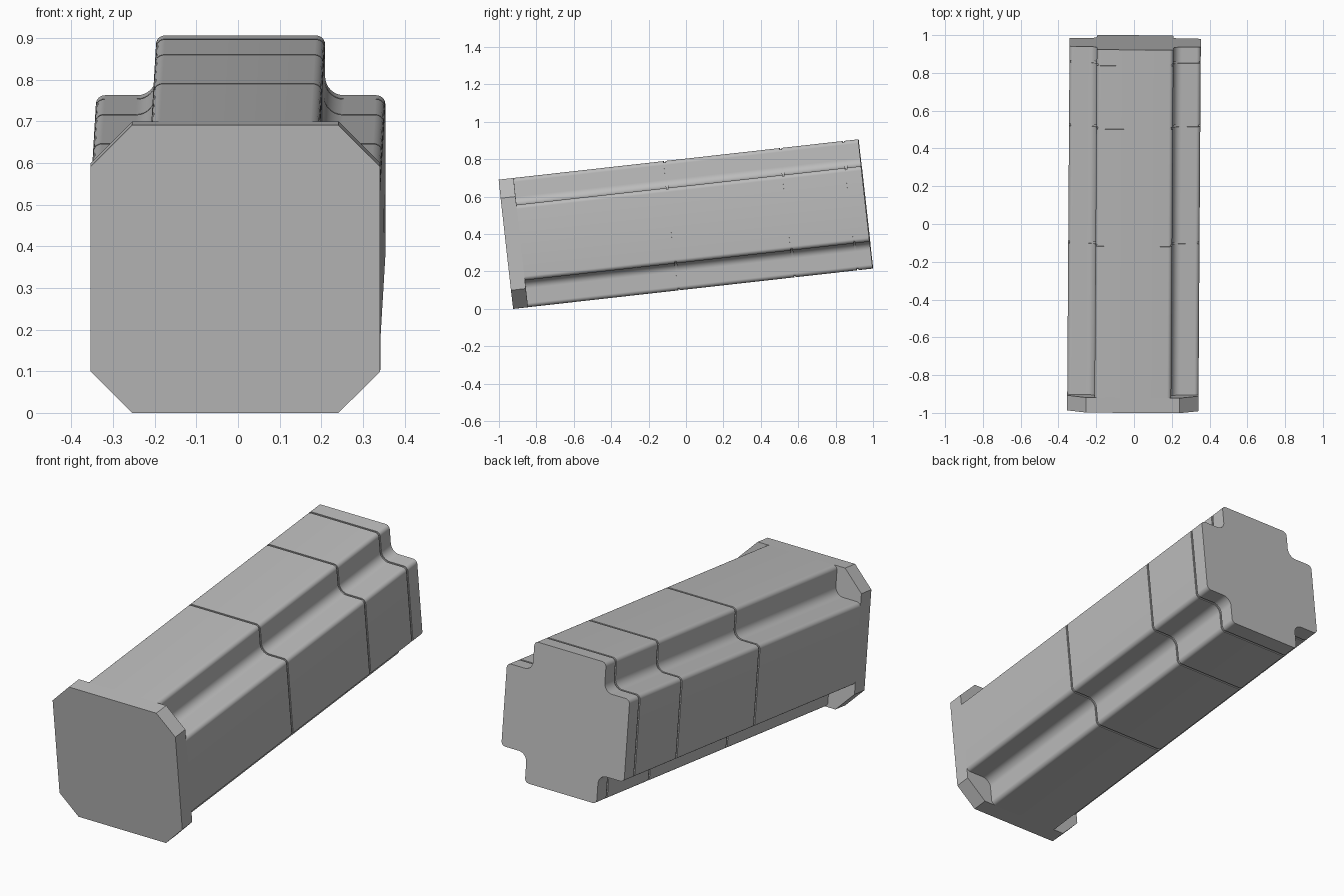
import bpy, bmesh, math
from mathutils import Matrix, Vector

cube = bpy.data.objects.get("Cube")
if cube:
    bpy.data.objects.remove(cube)

HALF = 0.3475      # half of the square cross-section
LENGTH = 1.934
FLANGE = 0.08      # flange thickness
CHAMFER = 0.1
RIB = 0.203        # half width of the raised cross arms
GROOVE, DEPTH = 0.01, 0.006
SEAMS = (0.886, 1.51, 1.848)

# Whole motor is pitched up and very slightly turned
pitch = math.radians(6.4)
yaw = math.radians(-0.38)
place = (Matrix.Rotation(yaw, 4, 'Z')
         @ Matrix.Translation((0, -1 + 2 * HALF * math.sin(pitch), 0))
         @ Matrix.Rotation(pitch, 4, 'X')
         @ Matrix.Translation((0, 0, HALF)))

gray = bpy.data.materials.new("motor gray")
gray.use_nodes = True
color = (0.5, 0.5, 0.5, 1)
gray.diffuse_color = color
gray.node_tree.nodes["Principled BSDF"].inputs["Base Color"].default_value = color


def arc(cx, cz, r, start, end, steps=8):
    angles = [math.radians(start + (end - start) * i / steps) for i in range(steps + 1)]
    return [(cx + r * math.cos(a), cz + r * math.sin(a)) for a in angles]


def four_way(points):
    """Repeat one corner around the axis by quarter turns."""
    ring = []
    for x, z in points:
        ring.append((x, z))
    out = []
    for turn in range(4):
        out += ring
        ring = [(-z, x) for x, z in ring]
    return out


def cross_profile(inset=0.0):
    """Square with four filleted notched corners."""
    h, k = HALF - inset, RIB - inset
    r, f = 0.022 - inset, 0.045 + inset
    return four_way(arc(h - r, k - r, r, 0, 90)
                    + arc(k + f, k + f, f, 270, 180)
                    + arc(k - r, h - r, r, 0, 90))


def loft(name, rings, cap_front=True):
    """Skin a list of (distance, profile) rings and cap the ends."""
    bm = bmesh.new()
    loops = [[bm.verts.new((x, t, z)) for x, z in prof] for t, prof in rings]
    for a, b in zip(loops, loops[1:]):
        n = len(a)
        for i in range(n):
            j = (i + 1) % n
            bm.faces.new((a[i], a[j], b[j], b[i]))
    if cap_front:
        bm.faces.new(loops[0])
    bm.faces.new(loops[-1])
    bmesh.ops.recalc_face_normals(bm, faces=bm.faces)
    mesh = bpy.data.meshes.new(name)
    bm.to_mesh(mesh)
    bm.free()
    obj = bpy.data.objects.new(name, mesh)
    bpy.context.collection.objects.link(obj)
    mesh.materials.append(gray)
    obj.matrix_world = place
    bpy.ops.object.select_all(action='DESELECT')
    obj.select_set(True)
    bpy.context.view_layer.objects.active = obj
    bpy.ops.object.shade_smooth_by_angle(angle=math.radians(30))
    return obj


# Front mounting flange: chamfered square plate
octagon = four_way([(HALF, HALF - CHAMFER), (HALF - CHAMFER, HALF)])
loft("front_flange", [(0, octagon), (FLANGE, octagon)])

# Housing: cross-shaped extrusion with thin seam grooves
outer, sunk = cross_profile(), cross_profile(DEPTH)
rings = [(FLANGE, outer)]
for seam in SEAMS:
    rings += [(seam, outer), (seam, sunk), (seam + GROOVE, sunk), (seam + GROOVE, outer)]
rings.append((LENGTH, outer))
loft("motor_housing", rings, cap_front=False)
